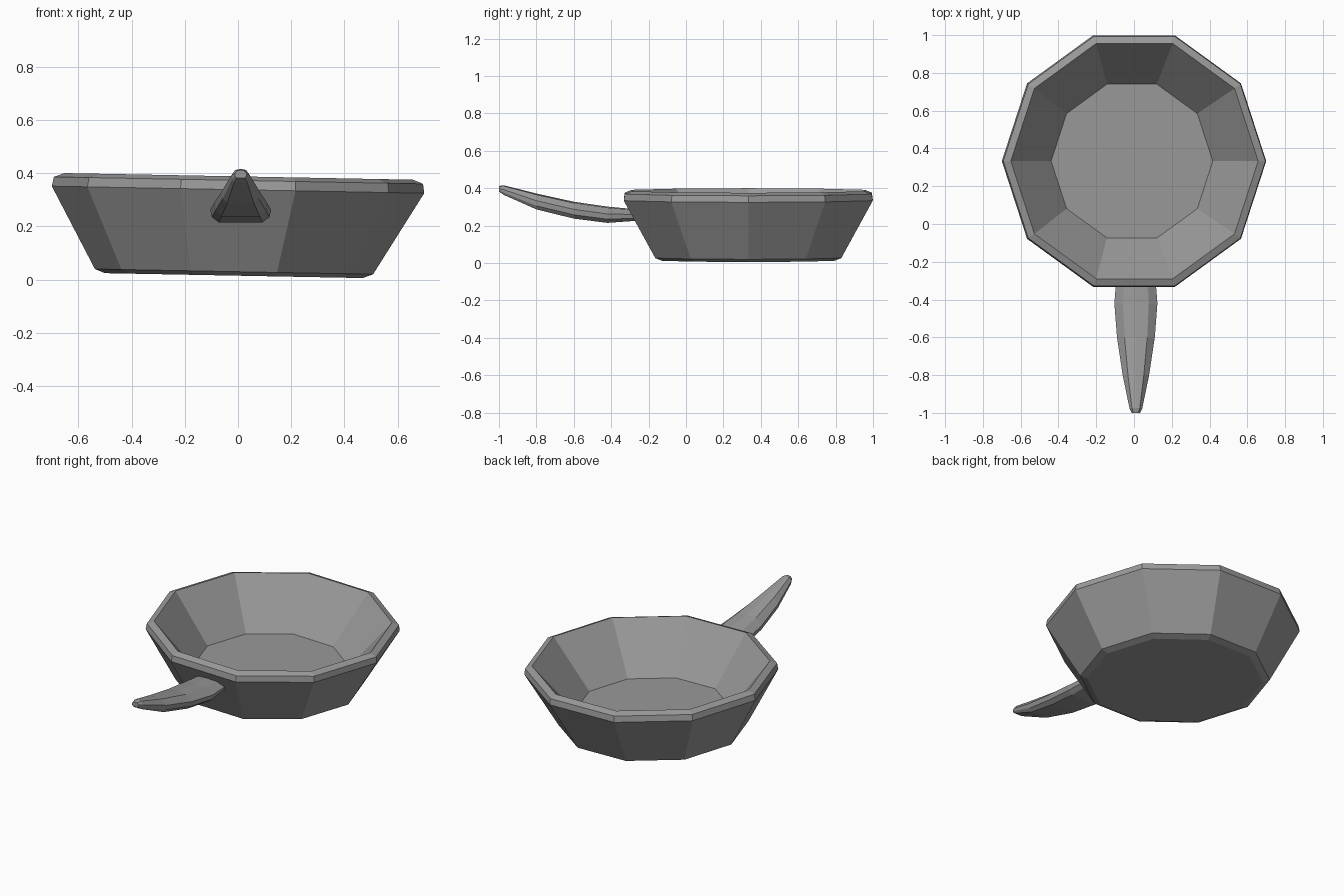
import bpy
import bmesh
import math
from mathutils import Matrix, Vector

cube = bpy.data.objects.get("Cube")
if cube:
    bpy.data.objects.remove(cube, do_unlink=True)

# Iron colour
iron = bpy.data.materials.new("grey iron")
iron.use_nodes = True
grey = (0.32, 0.32, 0.32, 1)
iron.diffuse_color = grey
iron.node_tree.nodes["Principled BSDF"].inputs["Base Color"].default_value = grey


def loft(name, rings):
    """Skin a list of equal-length point rings and cap both ends."""
    bm = bmesh.new()
    loops = [[bm.verts.new(p) for p in ring] for ring in rings]
    for a, b in zip(loops, loops[1:]):
        n = len(a)
        for i in range(n):
            j = (i + 1) % n
            bm.faces.new((a[i], a[j], b[j], b[i]))
    bm.faces.new(loops[0])
    bm.faces.new(loops[-1])
    bmesh.ops.recalc_face_normals(bm, faces=bm.faces)
    mesh = bpy.data.meshes.new(name)
    bm.to_mesh(mesh)
    bm.free()
    mesh.materials.append(iron)
    obj = bpy.data.objects.new(name, mesh)
    bpy.context.collection.objects.link(obj)
    return obj


# Ten-sided pan: outside from base to rim, then inside down to the floor
SIDES = 10
profile = [(0.485, 0.015), (0.523, 0.03), (0.70, 0.338), (0.694, 0.373),
           (0.655, 0.388), (0.428, 0.115)]
tilt = Matrix.Rotation(0.019, 3, "Y")   # the pan leans slightly to its left


def pan_ring(radius, z):
    drift = 0.03 * (z - 0.35)
    ring = []
    for i in range(SIDES):
        a = math.tau * i / SIDES
        p = tilt @ Vector((radius * math.cos(a), radius * math.sin(a), z))
        ring.append(p + Vector((drift - 0.006, 0.333, 0)))
    return ring


loft("pan", [pan_ring(r, z) for r, z in profile])

# Curved tapering handle: y, bottom z, top z, half width
stations = [(-0.24, 0.228, 0.285, 0.10), (-0.42, 0.215, 0.302, 0.114),
            (-0.60, 0.238, 0.328, 0.10), (-0.80, 0.287, 0.372, 0.07),
            (-0.975, 0.365, 0.416, 0.034), (-1.0, 0.382, 0.412, 0.022)]
half_section = [(0, 1), (0.6, 0.85), (1, 0.1), (0.95, -0.55), (0.72, -1)]
section = half_section + [(-x, z) for x, z in reversed(half_section[1:])]


def handle_ring(y, low, high, half):
    mid, tall = (low + high) / 2, (high - low) / 2
    return [(0.01 + half * x, y, mid + tall * z) for x, z in section]


loft("handle", [handle_ring(*s) for s in stations])
